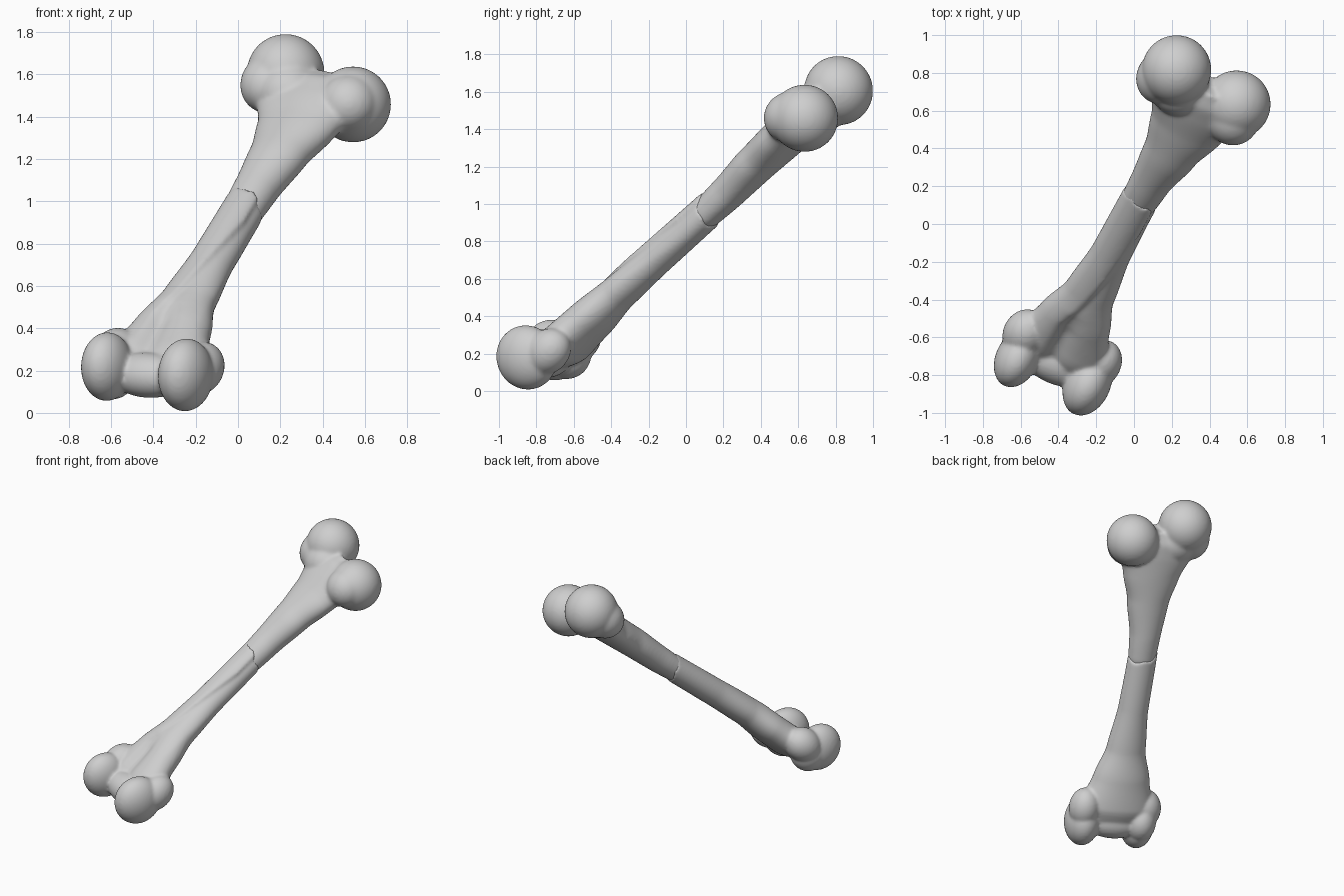
import bpy, bmesh, math
from mathutils import Vector, Matrix

cube = bpy.data.objects.get("Cube")
if cube:
    bpy.data.objects.remove(cube, do_unlink=True)

# Bone frame: width (u), depth (v, towards the back) and length (s)
LENGTH = Vector((.377, .696, .613)).normalized()
WIDTH = Vector((.9, -.43, -.07))
WIDTH = (WIDTH - LENGTH * WIDTH.dot(LENGTH)).normalized()
DEPTH = LENGTH.cross(WIDTH)
FRAME = Matrix((WIDTH, DEPTH, LENGTH)).transposed().to_4x4()
FRAME.translation = (-.03, .01, .87)

bone = bpy.data.materials.new("bone_grey")
bone.use_nodes = True
bone.diffuse_color = (.62, .62, .62, 1)
shader = next(n for n in bone.node_tree.nodes if n.type == 'BSDF_PRINCIPLED')
shader.inputs["Base Color"].default_value = (.62, .62, .62, 1)
shader.inputs["Roughness"].default_value = .7

SIDES = 72
STEPS = 40


def section(rows, s):
    """Smoothly interpolated (u, v, half width, half depth) at length s."""
    for low, high in zip(rows, rows[1:]):
        if s <= high[0]:
            break
    t = min(1, max(0, (s - low[0]) / (high[0] - low[0])))
    t = t * t * (3 - 2 * t) * .4 + t * .6
    return [p + (q - p) * t for p, q in zip(low[1:], high[1:])]


def loft(bm, rows, scale, top=None):
    """Closed shaft; scale(s, angle) carves it, top(angle) shapes a broken rim."""
    rings = []
    first, last = rows[0][0], rows[-1][0]
    for i in range(STEPS + 1):
        ring = []
        for j in range(SIDES):
            angle = math.tau * j / SIDES
            end = top(angle) if top else last
            s = first + (end - first) * i / STEPS
            u, v, a, b = section(rows, s)
            k = scale(s, angle)
            ring.append(bm.verts.new((u + a * k * math.cos(angle),
                                      v + b * k * math.sin(angle), s)))
        rings.append(ring)
    for low, high in zip(rings, rings[1:]):
        for j in range(SIDES):
            n = (j + 1) % SIDES
            bm.faces.new((low[j], low[n], high[n], high[j]))
    for ring, flip in ((rings[0], True), (rings[-1], False)):
        mid = bm.verts.new(sum((p.co for p in ring), Vector()) / SIDES)
        for j in range(SIDES):
            pair = (ring[j], ring[(j + 1) % SIDES])
            bm.faces.new((*(pair[::-1] if flip else pair), mid))


def knob(bm, centre, size):
    """Ellipsoid knuckle in the bone frame."""
    bmesh.ops.create_icosphere(bm, subdivisions=4, radius=1, matrix=Matrix.Translation(centre)
                               @ Matrix.Diagonal((*size, 1)))


def finish(name, bm, smoothing):
    """Fuse the overlapping shapes into one smooth piece."""
    bmesh.ops.transform(bm, matrix=FRAME, verts=bm.verts)
    bmesh.ops.recalc_face_normals(bm, faces=bm.faces)
    mesh = bpy.data.meshes.new(name)
    bm.to_mesh(mesh)
    bm.free()
    obj = bpy.data.objects.new(name, mesh)
    bpy.context.collection.objects.link(obj)
    mesh.materials.append(bone)
    fuse = obj.modifiers.new("fuse", 'REMESH')
    fuse.mode = 'VOXEL'
    fuse.voxel_size = .011
    fuse.use_smooth_shade = True
    soften = obj.modifiers.new("soften", 'SMOOTH')
    soften.factor = .5
    soften.iterations = smoothing
    return obj


def rim(angle):
    return .17 + .045 * math.cos(angle - math.radians(235)) + .008 * math.sin(5 * angle)


def upper_scale(s, angle):
    # Shallow recess on the front and outer side, fading upwards
    recess = max(0, math.cos(angle - math.radians(310)))
    fade = max(0, 1 - max(0, s - .1) / .4)
    return 1 - .17 * recess * fade - (.06 if s < .12 else 0)


def lower_scale(s, angle):
    # Spiral crease running from the broken rim down between the knuckles
    crease = math.radians(322 + 75 * min(0, max(-1, s / .75)))
    past = (math.degrees(angle - crease)) % 360
    cut = min(1, past / 6) * (1 - past / 75) if past < 75 else 0
    k = 1 - .17 * cut
    # Hollow above the knuckles on the front
    if s < -.65 and math.sin(angle) < 0:
        k -= .28 * min(1, (-.65 - s) / .15) * math.exp(-9 * math.cos(angle + .1) ** 2)
    return k


# Upper half: shaft, ball head, neck, outer knob with its front lobe
bm = bmesh.new()
loft(bm, [(0, 0, 0, .092, .084), (.3, .005, -.005, .112, .098), (.56, .02, -.015, .148, .106),
          (.75, .028, -.018, .2, .11), (.9, .022, -.025, .255, .116),
          (1.0, .01, -.03, .24, .115), (1.09, .01, -.035, .16, .08)], upper_scale)
knob(bm, (-.165, -.06, 1.107), (.184, .186, .184))
knob(bm, (-.215, -.06, 1.02), (.135, .135, .15))
knob(bm, (-.11, -.045, .99), (.16, .14, .15))
knob(bm, (.21, .02, 1.01), (.18, .18, .18))
knob(bm, (.225, -.035, .95), (.14, .135, .14))
finish("upper_bone", bm, 12)

# Lower half: creased shaft, two knuckles, bridge and side bumps
bm = bmesh.new()
loft(bm, [(-1.12, .02, .03, .2, .08), (-.97, .01, .03, .262, .125), (-.75, .0, .018, .198, .121),
          (-.55, 0, .008, .138, .104), (-.25, 0, .004, .108, .097), (.25, 0, 0, .106, .093)],
     lower_scale, rim)
knob(bm, (-.178, -.03, -1.122), (.113, .166, .158))
knob(bm, (-.18, .03, -1.07), (.11, .14, .14))
knob(bm, (.22, 0, -1.103), (.121, .174, .17))
knob(bm, (.01, .03, -1.09), (.2, .105, .11))
knob(bm, (-.2, .01, -.98), (.116, .118, .14))
knob(bm, (.235, .055, -.98), (.107, .115, .14))
finish("lower_bone", bm, 7)
